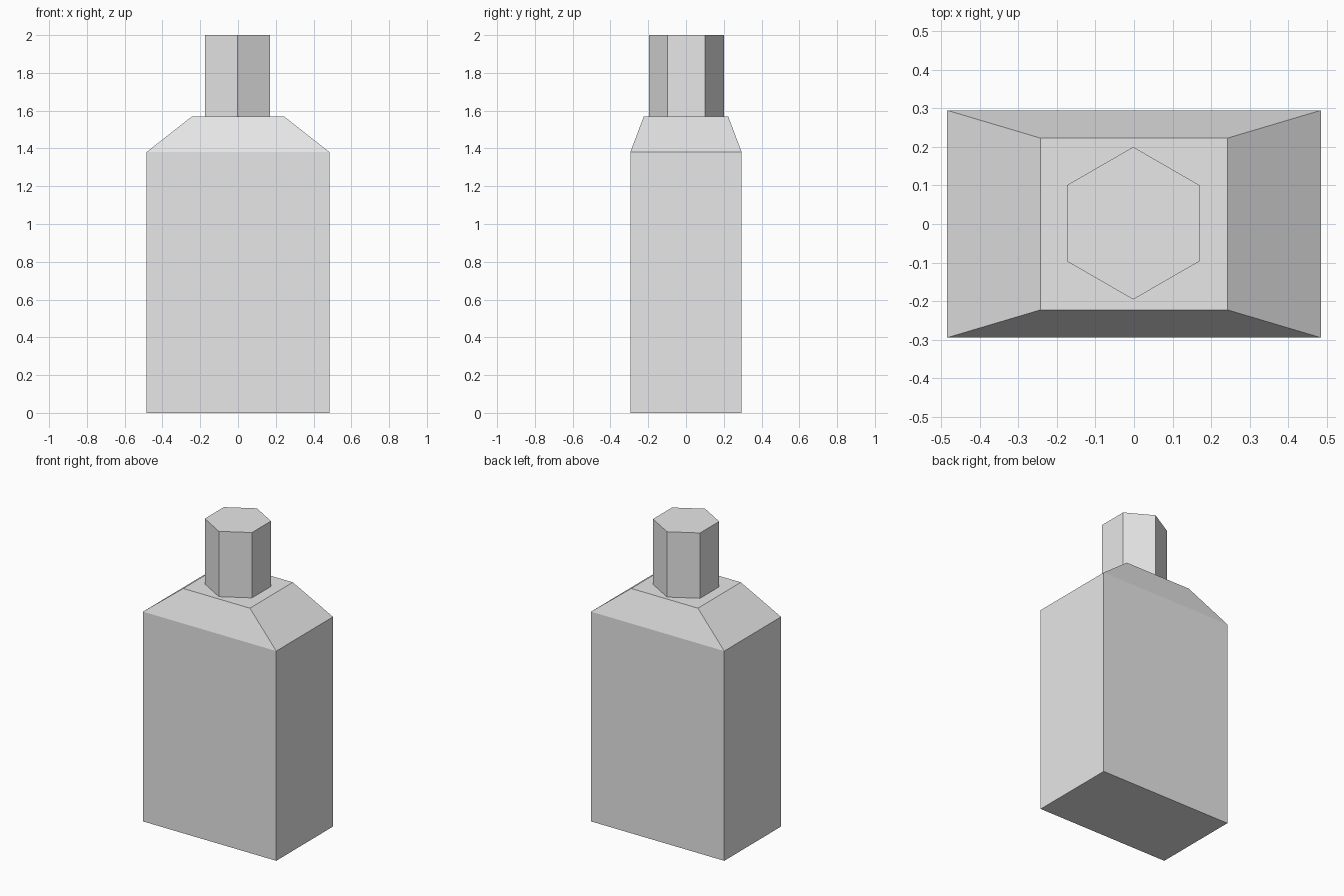
import bpy
import bmesh
import math

cube = bpy.data.objects.get("Cube")
if cube:
    bpy.data.objects.remove(cube, do_unlink=True)

BASE_HALF = (0.485, 0.295)
TOP_HALF = (0.243, 0.223)
SHOULDER_Z, NECK_Z, TOP_Z = 1.38, 1.57, 2.0

grey = bpy.data.materials.new("plain_grey")
grey.use_nodes = True
colour = (0.8, 0.8, 0.8, 1)
grey.diffuse_color = colour
grey.node_tree.nodes["Principled BSDF"].inputs["Base Color"].default_value = colour


def add_object(name, bm):
    bmesh.ops.recalc_face_normals(bm, faces=bm.faces)
    mesh = bpy.data.meshes.new(name)
    bm.to_mesh(mesh)
    bm.free()
    mesh.materials.append(grey)
    obj = bpy.data.objects.new(name, mesh)
    bpy.context.collection.objects.link(obj)
    return obj


def loft(name, rings):
    """Skin a stack of equal-sized rings and close both ends."""
    bm = bmesh.new()
    loops = [[bm.verts.new(p) for p in ring] for ring in rings]
    n = len(loops[0])
    for low, high in zip(loops, loops[1:]):
        for i in range(n):
            j = (i + 1) % n
            bm.faces.new((low[i], low[j], high[j], high[i]))
    bm.faces.new(loops[0][::-1])
    bm.faces.new(loops[-1])
    return add_object(name, bm)


def rectangle(half, z):
    x, y = half
    return [(-x, -y, z), (x, -y, z), (x, y, z), (-x, y, z)]


def hexagon(radius, z):
    angles = [math.radians(30 + 60 * i) for i in range(6)]
    return [(radius * math.cos(a), radius * math.sin(a), z) for a in angles]


# Rectangular bottle with sloped shoulders
loft("bottle_body", [rectangle(BASE_HALF, 0), rectangle(BASE_HALF, SHOULDER_Z),
                     rectangle(TOP_HALF, NECK_Z)])

# Six-sided cap, corners pointing to the front and back
cap = loft("bottle_cap", [hexagon(0.198, NECK_Z), hexagon(0.198, TOP_Z)])
cap.location = (-0.002, 0.002, 0)
